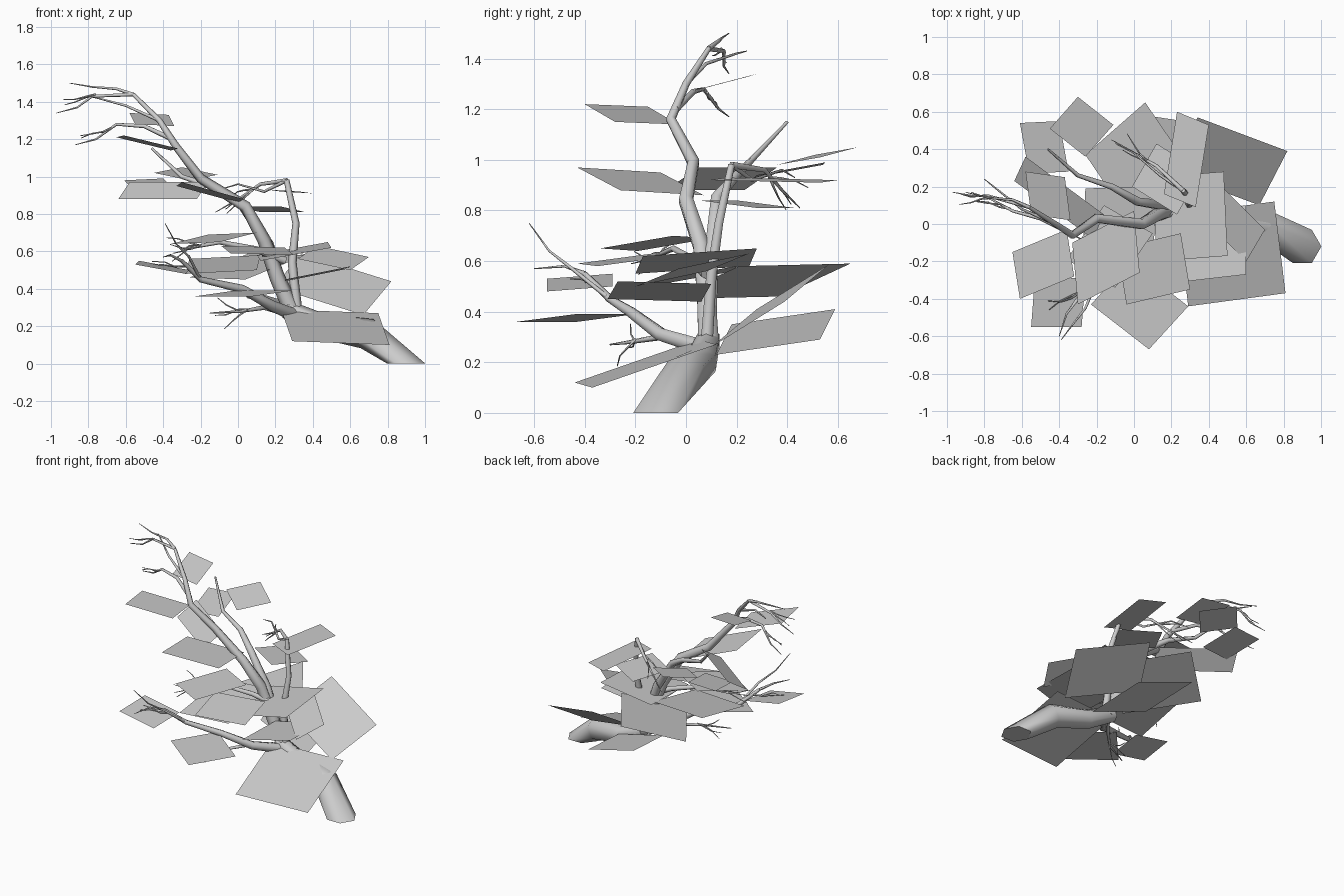
import bpy, bmesh, math, random
from mathutils import Vector

cube = bpy.data.objects.get("Cube")
if cube:
    bpy.data.objects.remove(cube)

rng = random.Random(4)


def material(name, rgb):
    m = bpy.data.materials.new(name)
    m.use_nodes = True
    m.diffuse_color = (*rgb, 1)
    m.node_tree.nodes["Principled BSDF"].inputs["Base Color"].default_value = (*rgb, 1)
    return m


grey = material("pale grey", (0.6, 0.6, 0.6))


def finish(bm, name):
    me = bpy.data.meshes.new(name)
    bm.to_mesh(me)
    bm.free()
    me.materials.append(grey)
    ob = bpy.data.objects.new(name, me)
    bpy.context.collection.objects.link(ob)
    return ob


def tube(name, path, r0, r1, sides=6, grounded=False):
    """Tapered limb along a path; a grounded limb starts with a level ring."""
    bm = bmesh.new()
    pts = [Vector(p) for p in path]
    rings = []
    for i, p in enumerate(pts):
        t = (pts[min(i + 1, len(pts) - 1)] - pts[max(i - 1, 0)]).normalized()
        if grounded and i == 0:
            t = Vector((0, 0, 1))
        u = t.cross(Vector((0, 1, 0))).normalized()
        v = t.cross(u)
        r = r0 + (r1 - r0) * i / (len(pts) - 1)
        angles = [math.tau * k / sides for k in range(sides)]
        rings.append([bm.verts.new(p + r * (math.cos(a) * u + math.sin(a) * v)) for a in angles])
    for a, b in zip(rings, rings[1:]):
        for k in range(sides):
            n = (k + 1) % sides
            bm.faces.new((a[k], a[n], b[n], b[k]))
    bm.faces.new(rings[0][::-1])
    bm.faces.new(rings[-1])
    bmesh.ops.recalc_face_normals(bm, faces=bm.faces)
    for f in bm.faces:
        f.smooth = len(f.verts) == 4
    return finish(bm, name)


def twigs(name, start, heading, count, length):
    """A few crooked thin shoots fanning from a point."""
    for i in range(count):
        p, d = Vector(start), Vector(heading).normalized()
        path = [p.copy()]
        for _ in range(3):
            d = (d + Vector([rng.uniform(-.4, .4) for _ in range(3)])).normalized()
            p = p + d * length / 3
            path.append(p.copy())
        tube(f"{name}_{i + 1}", path, 0.006, 0.002, 4)


# Leaning trunk and its main stems
tube("trunk", [(.9, -.12, 0), (.69, .0, .16), (.45, .06, .2), (.26, .09, .29)], .102, .05, 6, True)
tube("main_stem", [(.3, .09, .26), (.21, .08, .46), (.14, .06, .66), (.04, .0, .84), (-.2, .03, .99),
                   (-.33, -.06, 1.16), (-.42, 0, 1.3), (-.56, .09, 1.44)], .047, .01)
tube("back_stem", [(.27, .09, .3), (.16, .1, .64), (.02, .12, .85), (-.12, .2, .94),
                   (-.3, .26, 1.0), (-.46, .4, 1.15)], .036, .006)
tube("side_stem", [(.32, .08, .25), (.29, .1, .54), (.31, .13, .75), (.26, .18, .98)], .028, .015)
tube("front_limb", [(.3, .06, .26), (.18, -.1, .31), (.02, -.22, .4), (-.2, -.3, .45),
                    (-.3, -.4, .55)], .035, .01)
tube("middle_limb", [(.25, .08, .55), (.1, .02, .61), (-.1, -.05, .65), (-.25, -.12, .62)], .022, .008)
tube("low_limb", [(.26, .04, .27), (.14, -.1, .3), (.02, -.22, .28), (-.15, -.3, .27)], .018, .003)

# Fine branches at the crown and stem ends
tube("crown_branch_1", [(-.56, .09, 1.44), (-.65, .13, 1.47), (-.78, .14, 1.48), (-.9, .17, 1.5)], .011, .002, 5)
tube("crown_branch_2", [(-.56, .09, 1.44), (-.78, .15, 1.43), (-.86, .15, 1.37), (-.97, .17, 1.34)], .011, .002, 5)
tube("crown_branch_3", [(-.35, -.04, 1.2), (-.5, .03, 1.27), (-.65, .07, 1.28), (-.76, .13, 1.2),
                        (-.87, .17, 1.17)], .015, .002, 5)
tube("crown_branch_4", [(-.42, 0, 1.3), (-.6, .08, 1.38), (-.75, .2, 1.42), (-.8, .24, 1.43)], .01, .002, 5)
tube("side_branch_1", [(.26, .18, .98), (.12, .31, .96), (.0, .38, .88), (-.12, .45, .81)], .014, .002, 5)
tube("side_branch_2", [(.26, .18, .98), (.14, .26, .92), (.0, .38, .96), (-.1, .43, .93)], .011, .002, 5)
tube("front_branch_1", [(-.3, -.4, .55), (-.36, -.48, .58), (-.4, -.6, .57)], .01, .002, 5)
tube("front_branch_2", [(-.2, -.3, .45), (-.26, -.45, .57), (-.33, -.54, .64), (-.39, -.62, .75)], .01, .002, 5)
twigs("crown_twig", (-.76, .14, 1.44), (-1, .2, -.2), 2, .18)
twigs("lower_crown_twig", (-.66, .08, 1.27), (-1, .4, -.2), 2, .2)
twigs("side_twig", (.08, .33, .93), (-1, .5, -.4), 3, .2)
twigs("front_twig", (-.28, -.36, .52), (-.7, -.6, .3), 2, .2)
twigs("middle_twig", (-.2, -.1, .63), (-1, -.2, .1), 4, .2)
twigs("low_twig", (.05, -.2, .29), (-1, -.5, -.1), 3, .18)


# Foliage cards, each set by three corners; the fourth closes the parallelogram
def card(name, a, b, c):
    a, b, c = map(Vector, (a, b, c))
    bm = bmesh.new()
    f = bm.faces.new([bm.verts.new(p) for p in (a, b, c, a + c - b)])
    f.normal_update()
    if f.normal.z < 0:
        f.normal_flip()
    finish(bm, name)


low_cards = [
    ((.29, -.44, .12), (.81, -.37, .1), (.75, .12, .27)),
    ((.34, .57, .59), (.82, .39, .44), (.67, .1, .26)),
    ((.45, .12, .23), (.4, .53, .29), (.0, .59, .41)),
    ((-.26, .37, .46), (.06, .65, .59), (.36, .21, .58)),
    ((.08, -.67, .36), (-.23, -.43, .36), (-.02, -.2, .39)),
    ((-.55, -.55, .53), (-.28, -.55, .48), (-.26, -.29, .5)),
]
middle_cards = [
    ((.25, -.31, .45), (.6, -.27, .52), (.6, .1, .51)),
    ((.42, .25, .63), (.7, -.03, .57), (.6, -.2, .5)),
    ((.48, .28, .65), (.5, -.17, .62), (.12, -.2, .55)),
    ((-.04, -.43, .59), (.3, -.35, .58), (.25, -.05, .62)),
    ((-.36, -.19, .64), (-.1, -.34, .65), (.1, -.05, .7)),
    ((-.28, -.26, .48), (.1, -.25, .5), (.12, .2, .58)),
]
high_cards = [
    ((-.3, .68, 1.05), (-.11, .53, 1.01), (-.26, .36, .98)),
    ((.23, .6, .92), (.4, .53, .91), (.33, .09, .92)),
    ((-.01, .2, .84), (.12, .43, .81), (.36, .28, .81)),
    ((-.61, .54, .98), (-.4, .55, .99), (-.35, .28, .94)),
    ((-.65, -.15, 1.21), (-.61, -.4, 1.22), (-.32, -.28, 1.15)),
    ((-.33, -.1, .95), (-.3, -.43, .97), (.03, -.26, .88)),
    ((-.58, .36, .97), (-.64, .23, .88), (-.22, -.08, .88)),
    ((-.58, .28, 1.34), (-.37, .25, 1.33), (-.34, .02, 1.27)),
]
for tier, cards in (("low", low_cards), ("middle", middle_cards), ("high", high_cards)):
    for i, corners in enumerate(cards):
        card(f"{tier}_foliage_{i + 1}", *corners)
